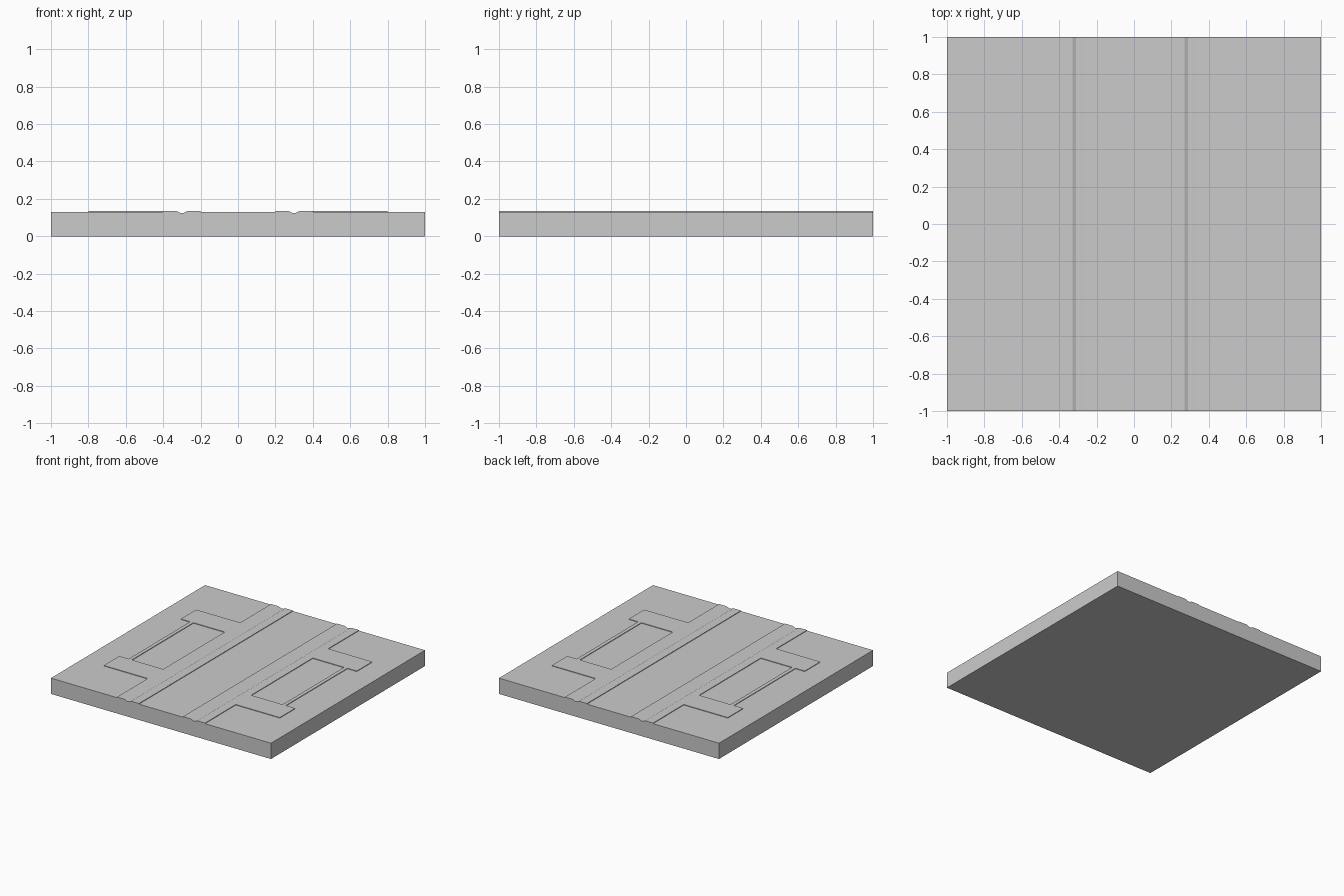
import bpy, bmesh

if "Cube" in bpy.data.objects:
    bpy.data.objects.remove(bpy.data.objects["Cube"])

BASE = 0.13    # ground level of the tile
TOP = 0.135    # level of the raised paths


def make_object(name, bm):
    bmesh.ops.recalc_face_normals(bm, faces=bm.faces)
    mesh = bpy.data.meshes.new(name)
    bm.to_mesh(mesh)
    bm.free()
    ob = bpy.data.objects.new(name, mesh)
    bpy.context.collection.objects.link(ob)
    return ob


def slab(name, x0, x1, y0, y1, z0=BASE, z1=TOP):
    bm = bmesh.new()
    face = bm.faces.new([bm.verts.new((x, y, z0)) for x, y in
                         ((x0, y0), (x1, y0), (x1, y1), (x0, y1))])
    ext = bmesh.ops.extrude_face_region(bm, geom=[face])
    verts = [g for g in ext["geom"] if isinstance(g, bmesh.types.BMVert)]
    bmesh.ops.translate(bm, verts=verts, vec=(0, 0, z1 - z0))
    return make_object(name, bm)


# Tile body: one cross-section with two raised strips, each with a groove
half = [(0.2, BASE), (0.2, TOP), (0.27, TOP), (0.29, 0.125),
        (0.31, 0.125), (0.33, TOP), (0.4, TOP), (0.4, BASE), (1, BASE), (1, 0)]
profile = half + [(-x, z) for x, z in reversed(half)]
bm = bmesh.new()
face = bm.faces.new([bm.verts.new((x, -1, z)) for x, z in profile])
ext = bmesh.ops.extrude_face_region(bm, geom=[face])
bmesh.ops.translate(bm, vec=(0, 2, 0),
                    verts=[g for g in ext["geom"] if isinstance(g, bmesh.types.BMVert)])
make_object("tile_body", bm)

# Side paths branching off the strips, joined by a thin bar on each side
for side, s in (("left", -1), ("right", 1)):
    for end, y in (("front", -0.5), ("back", 0.5)):
        xs = sorted((0.4 * s, 0.8 * s))
        slab(f"{side}_{end}_path", *xs, y - 0.1, y + 0.1)
    slab(f"{side}_bar", 0.7 * s - 0.015, 0.7 * s + 0.015, -0.4, 0.4)
